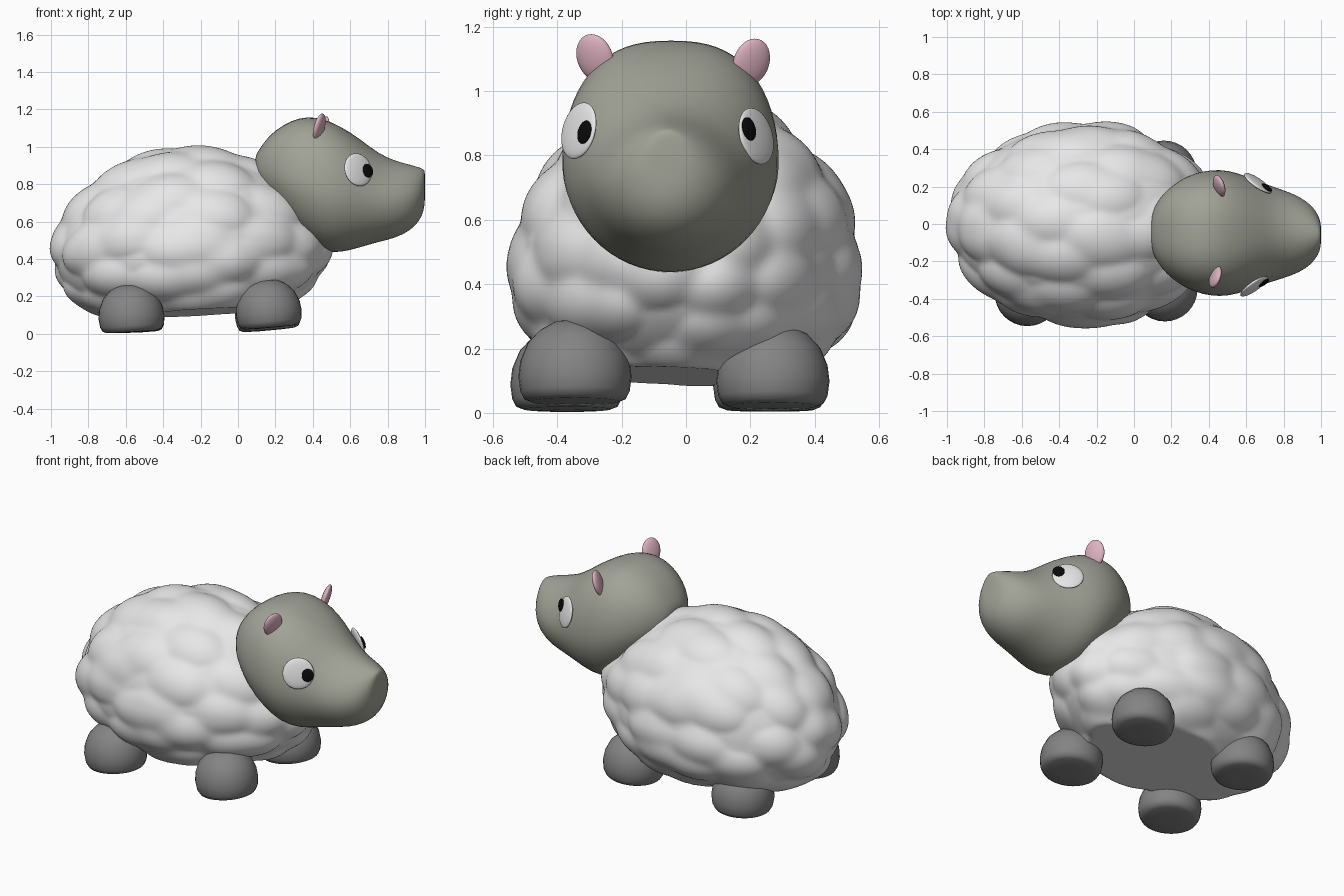
import bpy, bmesh, random
from math import sin, cos, pi, sqrt, exp, log, copysign
from mathutils import Vector, Matrix

random.seed(4)
default_cube = bpy.data.objects.get("Cube")
if default_cube:
    bpy.data.objects.remove(default_cube, do_unlink=True)


def material(name, r, g, b):
    mat = bpy.data.materials.new(name)
    mat.use_nodes = True
    mat.diffuse_color = (r, g, b, 1)
    shader = next(n for n in mat.node_tree.nodes if n.type == 'BSDF_PRINCIPLED')
    shader.inputs["Base Color"].default_value = (r, g, b, 1)
    shader.inputs["Roughness"].default_value = 0.8
    return mat


WOOL = material("wool white", 0.8, 0.8, 0.8)
FACE = material("face grey green", 0.36, 0.365, 0.31)
FOOT = material("foot grey", 0.23, 0.23, 0.23)
PINK = material("ear pink", 0.74, 0.45, 0.54)
EYE = material("eye white", 0.8, 0.8, 0.8)
BLACK = material("pupil black", 0.003, 0.003, 0.003)


def finish(bm, name, mat, angle=pi):
    """Turn a bmesh into a smooth shaded object."""
    bmesh.ops.recalc_face_normals(bm, faces=bm.faces)
    mesh = bpy.data.meshes.new(name)
    bm.to_mesh(mesh)
    bm.free()
    mesh.materials.append(mat)
    obj = bpy.data.objects.new(name, mesh)
    bpy.context.collection.objects.link(obj)
    bpy.ops.object.select_all(action='DESELECT')
    obj.select_set(True)
    bpy.context.view_layer.objects.active = obj
    bpy.ops.object.shade_smooth_by_angle(angle=angle)
    return obj


def loft(bm, rings):
    """Skin a list of point rings and cap both ends."""
    loops = [[bm.verts.new(p) for p in ring] for ring in rings]
    count = len(loops[0])
    for a, b in zip(loops, loops[1:]):
        for i in range(count):
            j = (i + 1) % count
            bm.faces.new((a[i], a[j], b[j], b[i]))
    bm.faces.new(loops[0])
    bm.faces.new(loops[-1])


def ellipsoid(name, mat, center, axes, radii):
    """Ellipsoid with its three radii along the given orthogonal axes."""
    bm = bmesh.new()
    bmesh.ops.create_uvsphere(bm, u_segments=32, v_segments=16, radius=1)
    basis = Matrix(axes).transposed()
    for v in bm.verts:
        v.co = Vector(center) + basis @ Vector(c * r for c, r in zip(v.co, radii))
    return finish(bm, name, mat)


# Woolly body: drooping egg with soft bumps around scattered seeds, flat belly
seeds = []
SEED_COUNT = 80
for i in range(SEED_COUNT):
    h = 1 - 2 * (i + 0.5) / SEED_COUNT
    turn = i * pi * (3 - sqrt(5))
    ring = sqrt(1 - h * h)
    jitter = Vector(random.uniform(-0.16, 0.16) for _ in range(3))
    seeds.append((Vector((ring * cos(turn), ring * sin(turn), h)) + jitter).normalized())

bm = bmesh.new()
bmesh.ops.create_icosphere(bm, subdivisions=6, radius=1)
SHARP = 55
for v in bm.verts:
    d = v.co.normalized()
    total = sum(exp(-SHARP * (d - s).length_squared) for s in seeds)
    puff = max(-0.06, log(total + 1e-6) / SHARP)
    p = d * (1 + 0.85 * puff)
    # the ends droop, the front and the top narrow, the underside spreads
    droop = 0.09 * d.x * d.x * (1 if d.x < 0 else 0.5 + 0.5 * d.z)
    spread = 1 - d.z * (0.08 if d.z > 0 else 0.15)
    x = p.x * 0.76 - 0.25
    y = p.y * 0.55 * spread * (1 - 0.25 * max(0, x))
    z = p.z * 0.5 + 0.51 - droop
    v.co = (x, y, max(z, 0.125 + 0.06 * x - 0.05 * y))
finish(bm, "woolly_body", WOOL)

# Head: sections along the snout (x, bottom, top, half width), squarer crown
sections = [
    (0.09, 0.83, 0.94, 0.07), (0.105, 0.79, 0.975, 0.13), (0.15, 0.72, 1.04, 0.20),
    (0.20, 0.65, 1.09, 0.25), (0.28, 0.56, 1.14, 0.305), (0.37, 0.485, 1.165, 0.335),
    (0.46, 0.435, 1.15, 0.345), (0.55, 0.432, 1.11, 0.33), (0.65, 0.46, 1.045, 0.29),
    (0.75, 0.49, 0.965, 0.253), (0.84, 0.51, 0.925, 0.225), (0.92, 0.55, 0.905, 0.185),
    (0.97, 0.60, 0.89, 0.135), (0.995, 0.66, 0.88, 0.085), (1.0, 0.72, 0.865, 0.045),
]
SIDES = 32
rings = []
for x, low, high, half in sections:
    crown = 2 + 0.6 * min(1, max(0, (0.75 - x) / 0.2))
    ring = []
    for i in range(SIDES):
        a = 2 * pi * (i + 0.5) / SIDES
        power = 2 / crown if sin(a) > 0 else 1
        across = copysign(abs(cos(a)) ** power, cos(a))
        rise = copysign(abs(sin(a)) ** power, sin(a))
        across *= 1 - 0.11 * max(0, rise)
        ring.append((x, -0.04 - 0.018 * x + half * across,
                     (low + high) / 2 + (high - low) / 2 * rise))
    rings.append(ring)
bm = bmesh.new()
loft(bm, rings)
head = finish(bm, "head", FACE)
smooth = head.modifiers.new("smooth", 'SUBSURF')
smooth.levels = smooth.render_levels = 1

# Eyes, pupils and ears on both sides
UP = Vector((0, 0, 1))
for side, label, eye_at, pupil_drop, ear_at in (
        (-1, "right", (0.642, -0.333, 0.877), 0.008, (0.435, -0.283, 1.104)),
        (1, "left", (0.662, 0.218, 0.86), 0.02, (0.455, 0.203, 1.09))):
    normal = Vector((0.56, 0.8 * side, 0.22)).normalized()
    across = UP.cross(normal).normalized() * -side
    upward = normal.cross(across).normalized()
    ellipsoid(label + "_eye", EYE, eye_at, (across, upward, normal), (0.088, 0.09, 0.017))
    pupil_at = Vector(eye_at) + across * 0.052 - upward * pupil_drop + normal * 0.014
    ellipsoid(label + "_pupil", BLACK, pupil_at, (across, upward, normal),
              (0.034, 0.037, 0.009))

    long_axis = Vector((0.2, 0.28 * side, 1)).normalized()
    facing = Vector((0.92, 0.4 * side, 0))
    facing = (facing - long_axis * facing.dot(long_axis)).normalized()
    ellipsoid(label + "_ear", PINK, ear_at,
              (facing, long_axis.cross(facing), long_axis), (0.022, 0.06, 0.076))

# Feet: flat soled domes turned from one profile (radius, height)
profile = [(0.06, 0), (0.135, 0.003), (0.158, 0.012), (0.17, 0.035), (0.176, 0.08),
           (0.17, 0.13), (0.147, 0.185), (0.11, 0.225), (0.065, 0.25), (0.02, 0.259)]
for name, x, y, z, tilt in (
        ("front_right_foot", 0.172, -0.345, 0.032, -0.09),
        ("front_left_foot", 0.167, 0.27, 0.018, -0.09),
        ("rear_right_foot", -0.565, -0.37, 0.008, -0.06),
        ("rear_left_foot", -0.565, 0.26, 0.006, -0.04)):
    bm = bmesh.new()
    loft(bm, [[(r * cos(2 * pi * i / SIDES), r * sin(2 * pi * i / SIDES), h)
               for i in range(SIDES)] for r, h in profile])
    place = Matrix.Translation((x, y, z)) @ Matrix.Rotation(tilt, 4, 'Y')
    bmesh.ops.transform(bm, matrix=place, verts=bm.verts)
    finish(bm, name, FOOT, pi / 4)
